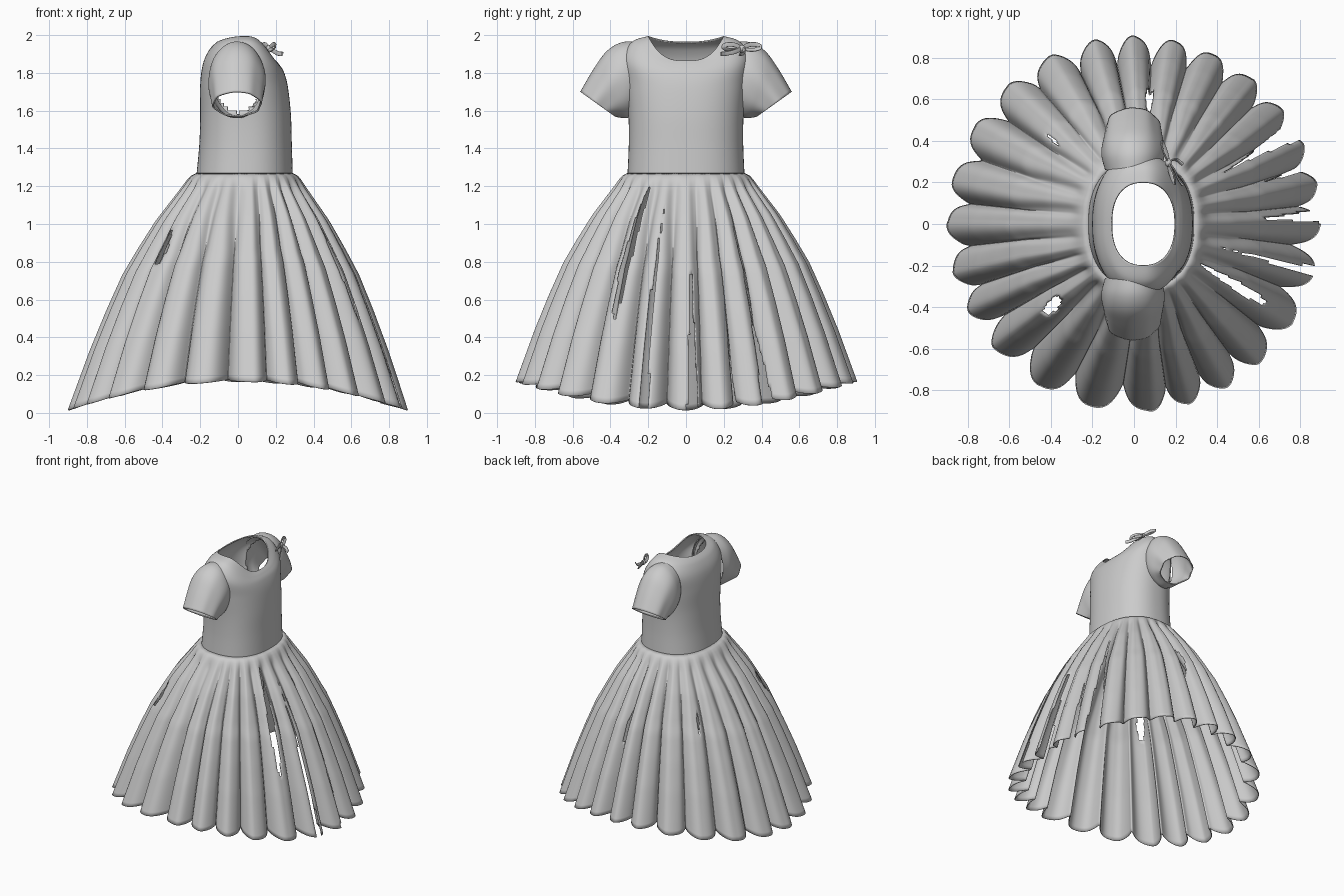
import bpy, bmesh, random
from math import sin, cos, pi, radians, degrees, atan2, copysign

if "Cube" in bpy.data.objects:
    bpy.data.objects.remove(bpy.data.objects["Cube"])
random.seed(4)


def lerp_table(table, t):
    """Smooth (Catmull-Rom) lookup of evenly spaced rows."""
    n = len(table) - 1
    i = min(int(t * n), n - 1)
    f = t * n - i
    a, b, c, d = (table[min(max(k, 0), n)] for k in (i - 1, i, i + 1, i + 2))
    return [q + 0.5 * f * (r - p + f * (2 * p - 5 * q + 4 * r - s + f * (3 * (q - r) + s - p)))
            for p, q, r, s in zip(a, b, c, d)]


def curve_at(points, x):
    """Linear lookup in (x, y) pairs."""
    for (x0, y0), (x1, y1) in zip(points, points[1:]):
        if x <= x1:
            return y0 + (y1 - y0) * (x - x0) / (x1 - x0)
    return points[-1][1]


def spow(v, e):
    return copysign(abs(v) ** e, v)


def cloth(name, func, rows, cols, cut=None, thick=0.008):
    """Closed tube of cloth: func(u, v) gives a point; cut(co) removes faces."""
    bm = bmesh.new()
    grid = [[bm.verts.new(func(i / rows, j / cols)) for j in range(cols)] for i in range(rows + 1)]
    for i in range(rows):
        for j in range(cols):
            k = (j + 1) % cols
            f = bm.faces.new((grid[i][j], grid[i][k], grid[i + 1][k], grid[i + 1][j]))
            f.smooth = True
    if cut:
        gone = [f for f in bm.faces if cut(f.calc_center_median())]
        bmesh.ops.delete(bm, geom=gone, context='FACES')
    me = bpy.data.meshes.new(name)
    bm.to_mesh(me)
    bm.free()
    ob = bpy.data.objects.new(name, me)
    bpy.context.collection.objects.link(ob)
    s = ob.modifiers.new("thickness", 'SOLIDIFY')
    s.thickness, s.offset = thick, -1
    return ob


# Bodice: front x, front z, back x, back z, side y, side z from waist to neckline
BODICE = [(.29, 1.26, -.22, 1.26, .31, 1.26),
          (.285, 1.42, -.205, 1.42, .303, 1.42),
          (.28, 1.58, -.20, 1.58, .305, 1.58),
          (.265, 1.72, -.20, 1.74, .32, 1.74),
          (.245, 1.80, -.185, 1.85, .335, 1.88),
          (.222, 1.84, -.15, 1.925, .285, 1.965),
          (.20, 1.865, -.11, 1.965, .20, 1.995)]


def bodice(u, v):
    fx, fz, bx, bz, sy, sz = lerp_table(BODICE, u)
    a = v * 2 * pi
    e = 2 / 2.35
    mid = (fx + bx) / 2
    x = mid + (fx - bx) / 2 * spow(cos(a), e)
    w = abs(sin(a)) ** (2.6 if cos(a) > 0 else 2)
    end = fz if cos(a) > 0 else bz
    return x, sy * spow(sin(a), e), end + (sz - end) * w


def armhole(c):
    return abs(c.y) > .2 and (c.x / .12) ** 2 + ((c.z - 1.755) / .165) ** 2 < 1


cloth("bodice", bodice, 48, 128, armhole)

# Sleeves: top y, top z, bottom y, bottom z, half width
SLEEVE = [(.25, 1.965, .275, 1.575, .135),
          (.34, 1.962, .30, 1.565, .15),
          (.42, 1.915, .32, 1.56, .15),
          (.49, 1.82, .345, 1.562, .14),
          (.56, 1.70, .375, 1.568, .13)]


def sleeve(u, v):
    ty, tz, by, bz, hw = lerp_table(SLEEVE, u)
    a = -v * 2 * pi
    m = (1 + sin(a)) / 2
    ripple = .004 * u * sin(7 * a)
    return hw * cos(a) - .005 + ripple, by + (ty - by) * m, bz + (tz - bz) * m


sl = cloth("sleeves", sleeve, 24, 72)
sl.modifiers.new("mirror", 'MIRROR').use_axis = (False, True, False)

# Skirt: fold crests by compass angle, profile and hem
CRESTS = [0, 12, 25, 38, 51, 65, 77.5, 90, 102, 117, 133, 149, 166, 180, 195, 208,
          222, 240, 257, 275, 287, 300, 313, 329, 345, 360]
NF = len(CRESTS) - 1
DEPTH = [random.uniform(.85, 1.25) for _ in range(NF)]
FLARE = [(0, 0), (.015, .055), (.07, .13), (.2, .315), (.32, .455), (.43, .575), (.58, .70), (.75, .83), (1, 1)]


def skirt(u, v):
    t = (1 - u) ** 1.15
    k = v * NF
    i = min(int(k), NF - 1)
    f = k - i
    phi = 2 * pi * f
    step = radians(CRESTS[i + 1] - CRESTS[i])
    base = radians(CRESTS[i]) + f * step
    fade = min(1, t * 2.5)
    a = base + .85 * fade * step / (2 * pi) * sin(phi)
    g = curve_at(FLARE, t)
    amp = (.006 + .05 * t ** .8) * DEPTH[i] * min(1, t * 12)
    fold = -amp * (1 - cos(phi)) + .003 * fade * sin(3 * phi + i)
    e = 2 / 2.35 + (1 - 2 / 2.35) * min(1, g * 2)
    rx, ry = .255 + (.9 - .255) * g + fold, .31 + (.905 - .31) * g + fold
    hem = .165 - .15 * cos(a) ** 2 + .012 * (1 - cos(phi)) * (.4 + abs(cos(a)))
    return (.035 * (1 - g) + rx * spow(cos(a), e), ry * spow(sin(a), e), 1.27 - t * (1.27 - hem))


# Slits (angle, half width at hem, top z) and holes (angle, z, half width, half height)
SLITS = [(30, 3.2, 1.0), (2.5, 2.2, .9), (-15, 1.8, 1.15), (18, 1.0, .6)]
HOLES = [(83, .78, 1.6, .13), (225, .88, 3, .09), (-31, .85, 2.2, .35), (134, .85, .8, .08)]


def tears(c):
    ang = degrees(atan2(c.y, c.x))
    for a, w, top in SLITS:
        if c.z < top and abs(ang - a) < w * (top - c.z) / top:
            return True
    for a, z, w, h in HOLES:
        d = (ang - a + 180) % 360 - 180
        if (d / w) ** 2 + ((c.z - z) / h) ** 2 < 1:
            return True
    return False


cloth("skirt", skirt, 46, NF * 26, tears, .006)


# Bow on the shoulder: ribbon loops, tails and knot
def ribbon(name, pts, closed):
    cu = bpy.data.curves.new(name, 'CURVE')
    cu.dimensions = '3D'
    cu.bevel_depth, cu.extrude, cu.bevel_resolution = .004, .008, 2
    sp = cu.splines.new('NURBS')
    sp.points.add(len(pts) - 1)
    for p, co in zip(sp.points, pts):
        p.co = (*co, 1)
    sp.use_cyclic_u, sp.use_endpoint_u, sp.order_u = closed, not closed, 3
    ob = bpy.data.objects.new(name, cu)
    bpy.context.collection.objects.link(ob)


K = (.165, .295, 1.93)
for side, name in ((1, "outer"), (-1, "inner")):
    x, y, z = K
    s = side
    ribbon("bow_loop_" + name, [(x, y, z), (x - .02 * s, y + .04 * s, z + .022), (x - .035 * s, y + .09 * s, z + .02),
                                (x - .03 * s, y + .10 * s, z), (x - .01 * s, y + .05 * s, z - .012)], True)
    ribbon("bow_tail_" + name, [(x, y, z), (x + .025, y + .02 * s, z - .015),
                                (x + .05, y - .04 + .05 * s, z - .03), (x + .07, y - .06 + .05 * s, z - .03)], False)
bpy.ops.mesh.primitive_uv_sphere_add(segments=20, ring_count=12, radius=.018, location=K)
knot = bpy.context.object
knot.name = "bow_knot"
knot.scale = (.9, 1.1, 1)
bpy.ops.object.shade_smooth()
